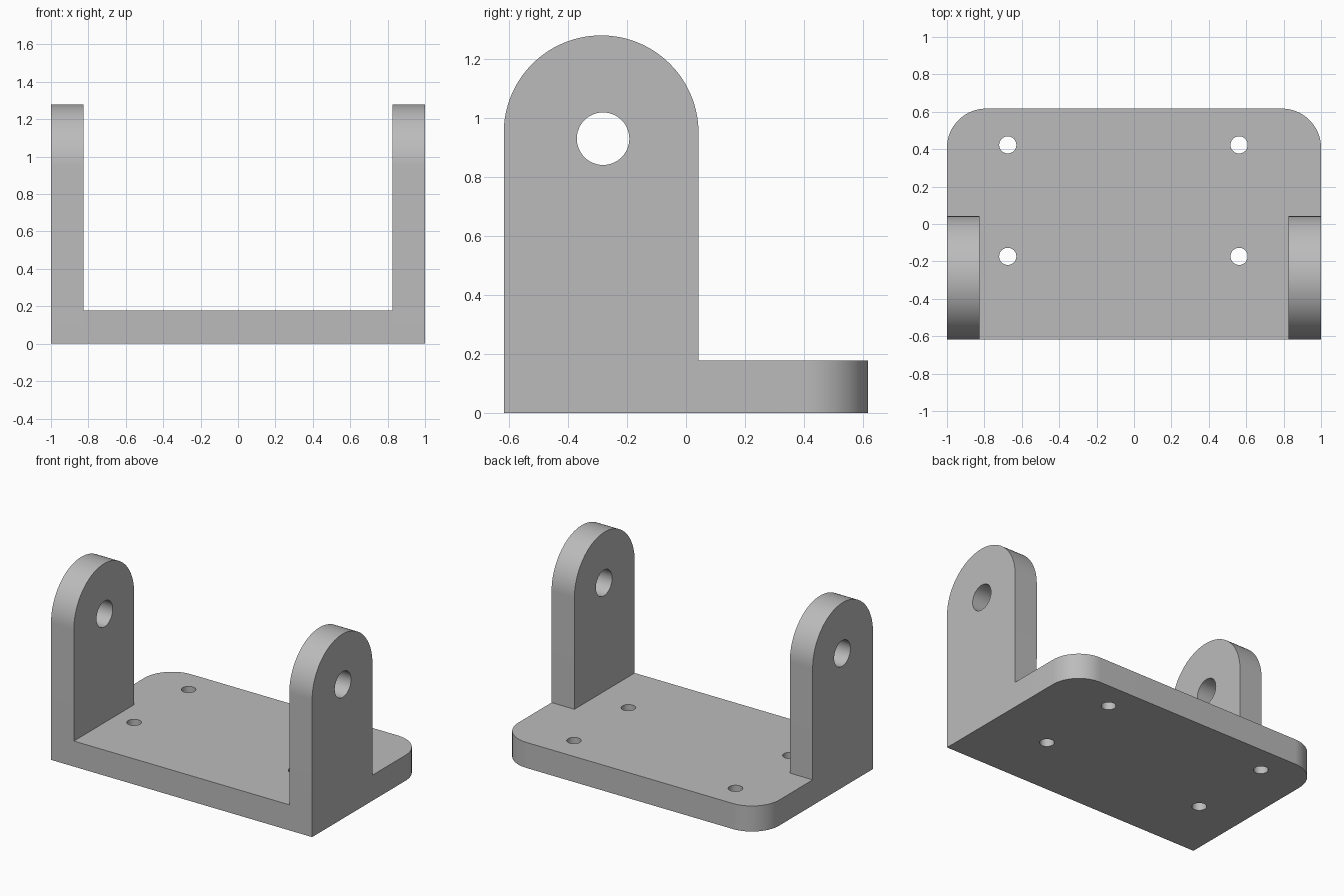
import bpy, bmesh
from math import cos, sin, pi, radians
from mathutils import Vector

cube = bpy.data.objects.get("Cube")
if cube:
    bpy.data.objects.remove(cube, do_unlink=True)

FRONT, BACK = -0.617, 0.617
PLATE_H = 0.177
WALL_IN = 0.825
LUG_R, LUG_BACK, LUG_Z = 0.33, 0.042, 0.949
LUG_Y = (FRONT + LUG_BACK) / 2
CORNER = 0.21

grey = bpy.data.materials.new("plain grey")
grey.use_nodes = True
colour = (0.5, 0.5, 0.5, 1)
grey.diffuse_color = colour
grey.node_tree.nodes["Principled BSDF"].inputs["Base Color"].default_value = colour


def arc(cx, cy, r, start, end, steps):
    angles = [radians(start + (end - start) * i / steps) for i in range(steps + 1)]
    return [(cx + r * cos(a), cy + r * sin(a)) for a in angles]


def prism(name, profile, low, high, along_x=False):
    """Extrude a closed 2D profile along z, or along x for a y-z profile."""
    place = (lambda u, v: Vector((low, u, v))) if along_x else (lambda u, v: Vector((u, v, low)))
    bm = bmesh.new()
    face = bm.faces.new([bm.verts.new(place(u, v)) for u, v in profile])
    moved = bmesh.ops.extrude_face_region(bm, geom=[face])["geom"]
    offset = Vector((high - low, 0, 0)) if along_x else Vector((0, 0, high - low))
    bmesh.ops.translate(bm, vec=offset, verts=[g for g in moved if isinstance(g, bmesh.types.BMVert)])
    bmesh.ops.recalc_face_normals(bm, faces=bm.faces)
    mesh = bpy.data.meshes.new(name)
    bm.to_mesh(mesh)
    bm.free()
    mesh.materials.append(grey)
    obj = bpy.data.objects.new(name, mesh)
    bpy.context.collection.objects.link(obj)
    return obj


def combine(target, tool, operation):
    mod = target.modifiers.new(operation.lower(), 'BOOLEAN')
    mod.operation, mod.solver, mod.object = operation, 'EXACT', tool
    bpy.context.view_layer.objects.active = target
    bpy.ops.object.modifier_apply(modifier=mod.name)
    bpy.data.objects.remove(tool, do_unlink=True)


# Base plate with rounded back corners
outline = [(-1, FRONT), (1, FRONT)]
outline += arc(1 - CORNER, BACK - CORNER, CORNER, 0, 90, 24)
outline += arc(CORNER - 1, BACK - CORNER, CORNER, 90, 180, 24)
bracket = prism("mounting_bracket", outline, 0, PLATE_H)

# Round-topped side lugs
lug = [(FRONT, 0), (LUG_BACK, 0)] + arc(LUG_Y, LUG_Z, LUG_R, 0, 180, 64)
for low, high in ((-1, -WALL_IN), (WALL_IN, 1)):
    combine(bracket, prism("side_lug", lug, low, high, True), 'UNION')

# Pivot hole through both lugs
pivot = arc(-0.281, 0.929, 0.089, 0, 360, 48)[:-1]
combine(bracket, prism("pivot_hole", pivot, -1.2, 1.2, True), 'DIFFERENCE')

# Four screw holes through the plate
for x in (-0.675, 0.562):
    for y in (-0.173, 0.423):
        screw = arc(x, y, 0.046, 0, 360, 32)[:-1]
        combine(bracket, prism("screw_hole", screw, -0.1, 0.3), 'DIFFERENCE')

# Smooth the curved walls, keep the edges crisp
bpy.ops.object.select_all(action='DESELECT')
bracket.select_set(True)
bpy.context.view_layer.objects.active = bracket
bpy.ops.object.shade_smooth_by_angle(angle=radians(30))
